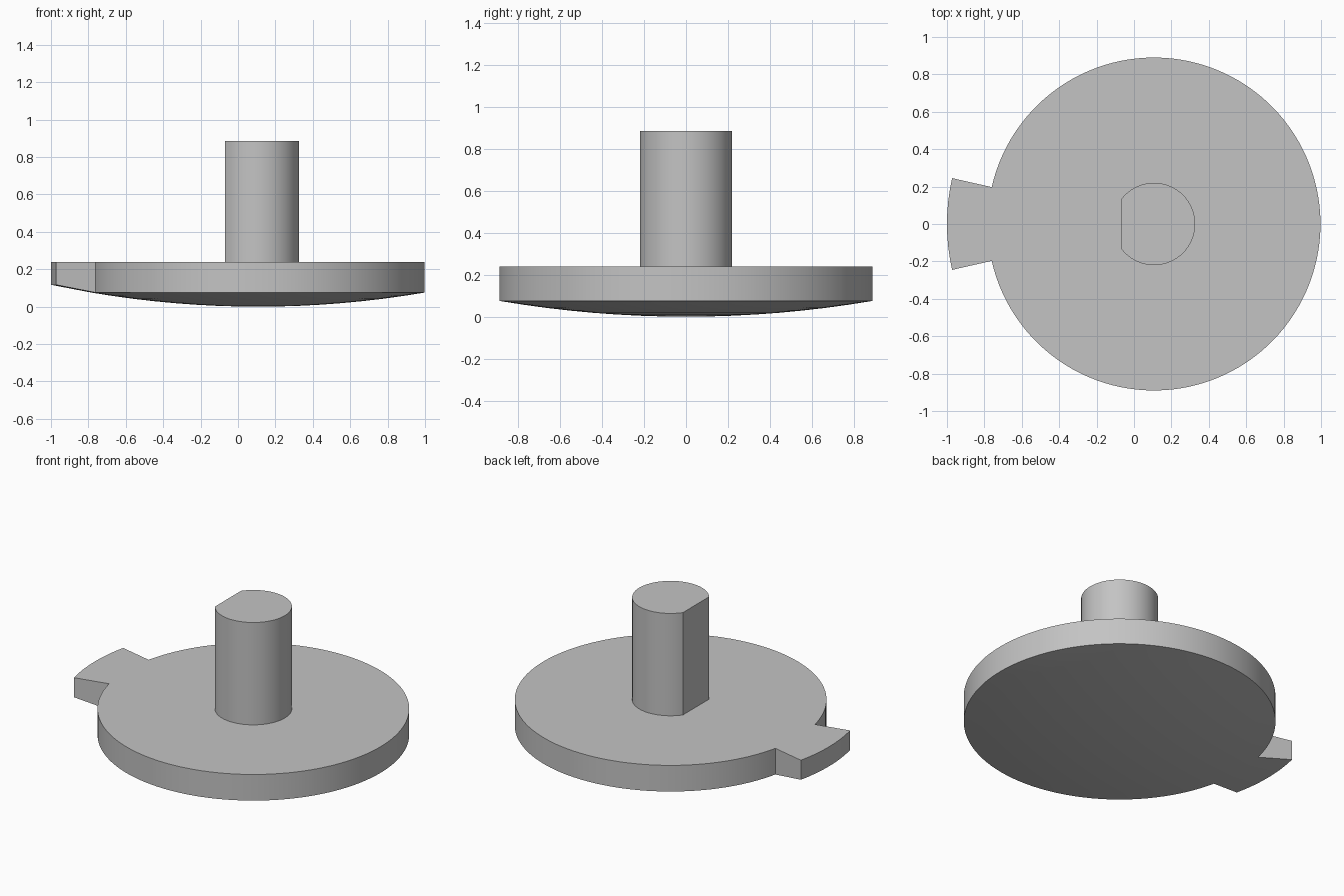
import bpy
import bmesh
from math import cos, sin, pi, radians, sqrt

cube = bpy.data.objects.get("Cube")
if cube:
    bpy.data.objects.remove(cube, do_unlink=True)

CENTRE_X = 0.107
DISC_R, TAB_R, DOME_R = 0.89, 1.107, 5.3
DISC_TOP, STEM_TOP = 0.24, 0.885
STEM_R, FLAT_X = 0.22, -0.177
TAB_HALF = radians(12.8)

grey = bpy.data.materials.new("plain_grey")
grey.use_nodes = True
colour = (0.55, 0.55, 0.55, 1)
grey.diffuse_color = colour
grey.node_tree.nodes["Principled BSDF"].inputs["Base Color"].default_value = colour


def finish(bm, name):
    bmesh.ops.recalc_face_normals(bm, faces=bm.faces)
    mesh = bpy.data.meshes.new(name)
    bm.to_mesh(mesh)
    bm.free()
    mesh.materials.append(grey)
    obj = bpy.data.objects.new(name, mesh)
    obj.location.x = CENTRE_X
    bpy.context.collection.objects.link(obj)
    bpy.ops.object.select_all(action='DESELECT')
    obj.select_set(True)
    bpy.context.view_layer.objects.active = obj
    bpy.ops.object.shade_smooth_by_angle(angle=radians(30))


def dome_z(r):
    return DOME_R - sqrt(DOME_R ** 2 - r ** 2)


# Disc with domed underside and a radial tab on the right side
TAB_SEGS, REST_SEGS, RINGS = 8, 112, 8
start, rest = pi - TAB_HALF, 2 * pi - 2 * TAB_HALF
angles = [start + 2 * TAB_HALF * i / TAB_SEGS for i in range(TAB_SEGS)]
angles += [pi + TAB_HALF + rest * i / REST_SEGS for i in range(REST_SEGS)]
count = len(angles)

bm = bmesh.new()
rings = []
for k in range(1, RINGS + 1):
    r = DISC_R * k / RINGS
    rings.append([bm.verts.new((r * cos(a), r * sin(a), dome_z(r))) for a in angles])
pole = bm.verts.new((0, 0, 0))
for i in range(count):
    j = (i + 1) % count
    bm.faces.new((pole, rings[0][j], rings[0][i]))
    for inner, outer in zip(rings, rings[1:]):
        bm.faces.new((inner[i], inner[j], outer[j], outer[i]))

# Tab underside continues the dome
tab = [bm.verts.new((TAB_R * cos(a), TAB_R * sin(a), dome_z(TAB_R)))
       for a in angles[:TAB_SEGS + 1]]
rim = rings[-1]
for i in range(TAB_SEGS):
    bm.faces.new((rim[i], rim[i + 1], tab[i + 1], tab[i]))

# Upright wall around the whole outline, closed by one flat top
outline = [rim[0]] + tab + rim[TAB_SEGS:]
top = [bm.verts.new((v.co.x, v.co.y, DISC_TOP)) for v in outline]
for i in range(len(outline)):
    j = (i + 1) % len(outline)
    bm.faces.new((outline[i], outline[j], top[j], top[i]))
bm.faces.new(top)
finish(bm, "domed_disc_with_tab")

# Stem: round shaft with one flat facing the tab
bm = bmesh.new()
bmesh.ops.create_cone(bm, cap_ends=True, segments=96, radius1=STEM_R,
                      radius2=STEM_R, depth=STEM_TOP - DISC_TOP)
bmesh.ops.translate(bm, verts=bm.verts, vec=(0, 0, (STEM_TOP + DISC_TOP) / 2))
cut = bmesh.ops.bisect_plane(bm, geom=bm.verts[:] + bm.edges[:] + bm.faces[:],
                             plane_co=(FLAT_X, 0, 0), plane_no=(-1, 0, 0),
                             clear_outer=True)
edges = [e for e in cut["geom_cut"] if isinstance(e, bmesh.types.BMEdge)]
bmesh.ops.holes_fill(bm, edges=[e for e in bm.edges if e.is_boundary])
bmesh.ops.contextual_create(bm, geom=[e for e in bm.edges if e.is_boundary])
finish(bm, "flatted_stem")
